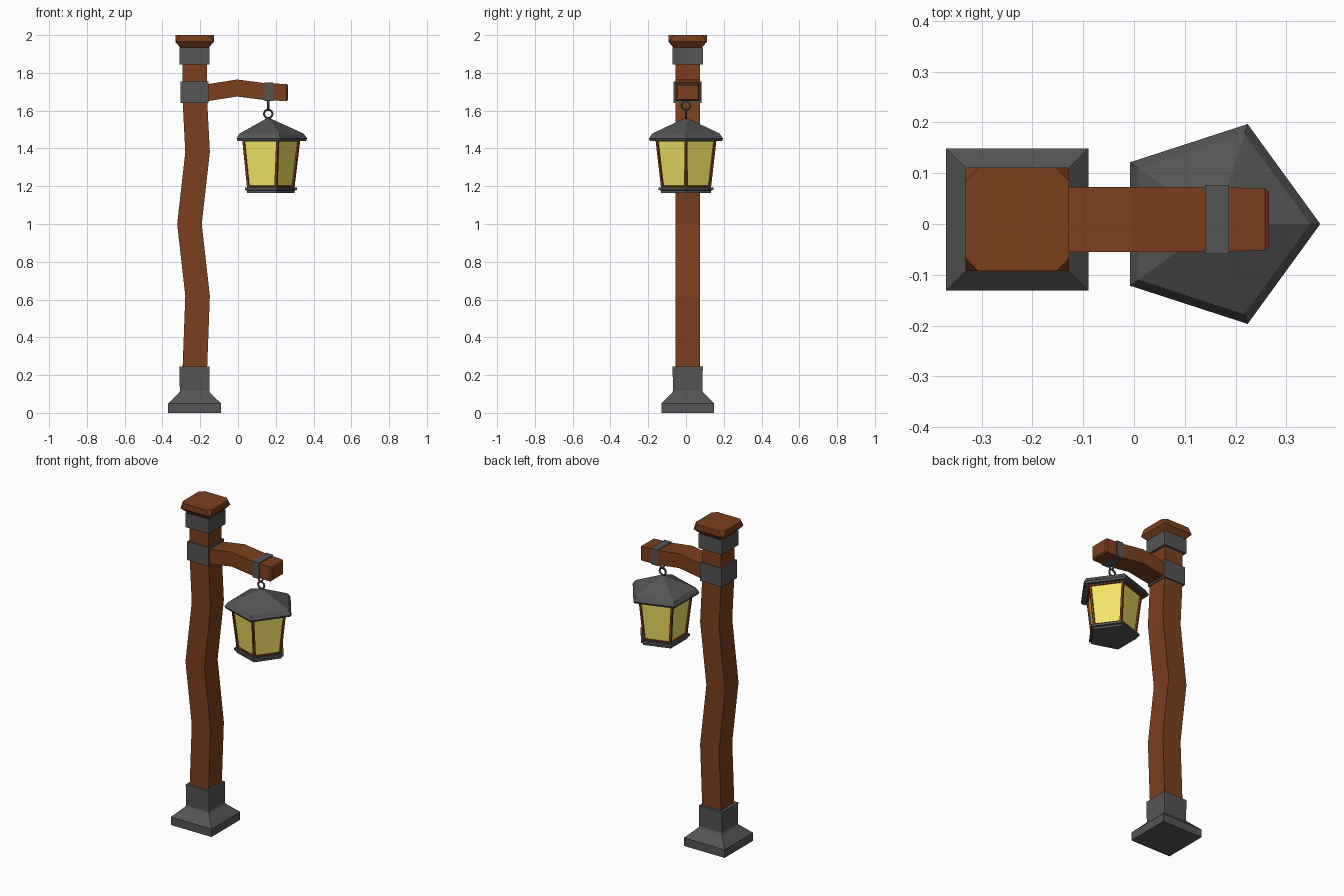
import bpy, bmesh, math
from mathutils import Vector

if "Cube" in bpy.data.objects:
    bpy.data.objects.remove(bpy.data.objects["Cube"])


def material(name, rgb):
    m = bpy.data.materials.new(name)
    m.diffuse_color = (*rgb, 1)
    m.use_nodes = True
    m.node_tree.nodes["Principled BSDF"].inputs["Base Color"].default_value = m.diffuse_color
    return m


WOOD = material("wood", (0.2, 0.05, 0.012))
IRON = material("iron", (0.09, 0.09, 0.09))
GLASS = material("glass", (0.9, 0.78, 0.13))


def loft(name, rings, mat):
    """Skin a stack of equal-length rings and cap both ends."""
    bm = bmesh.new()
    rows = [[bm.verts.new(p) for p in ring] for ring in rings]
    n = len(rows[0])
    for a, b in zip(rows, rows[1:]):
        for i in range(n):
            j = (i + 1) % n
            bm.faces.new((a[i], a[j], b[j], b[i]))
    bm.faces.new(rows[0][::-1])
    bm.faces.new(rows[-1])
    bmesh.ops.remove_doubles(bm, verts=bm.verts, dist=1e-5)
    bmesh.ops.recalc_face_normals(bm, faces=bm.faces)
    me = bpy.data.meshes.new(name)
    bm.to_mesh(me)
    bm.free()
    ob = bpy.data.objects.new(name, me)
    bpy.context.collection.objects.link(ob)
    me.materials.append(mat)
    return ob


CORNERS = ((-1, -1), (1, -1), (1, 1), (-1, 1))
PX, PY = -0.23, 0.009      # post axis
LX = 0.16                  # lantern axis


def square(h, z, x=PX):
    return [(x + h * a, PY + h * b, z) for a, b in CORNERS]


def across(x, z, hy, hz):
    return [(x, PY + hy * a, z + hz * b) for a, b in CORNERS]


def cut_square(h, cut, z):
    pts = []
    for i, (a, b) in enumerate(CORNERS):
        pair = [(PX + a * (h - cut), PY + b * h, z),
                (PX + a * h, PY + b * (h - cut), z)]
        pts += pair if i % 2 else pair[::-1]
    return pts


def pentagon(r, z):
    return [(LX + r * math.cos(math.tau * i / 5), r * math.sin(math.tau * i / 5), z)
            for i in range(5)]


# Post: foot, crooked timber, iron bands, chipped cap
loft("post_foot", [square(h, z) for h, z in
     ((0.14, 0), (0.14, 0.05), (0.084, 0.105), (0.078, 0.115), (0.08, 0.245))], IRON)
loft("post", [square(0.065, z, x) for x, z in
     ((-0.228, 0.2), (-0.228, 0.245), (-0.214, 0.62), (-0.257, 1.0),
      (-0.214, 1.38), (-0.228, 1.65), (-0.23, 1.94))], WOOD)
loft("arm_band", [square(0.074, z) for z in (1.64, 1.755)], IRON)
loft("top_band", [square(0.08, z) for z in (1.845, 1.935)], IRON)
loft("post_cap", [cut_square(0.072, 0.012, 1.93), cut_square(0.102, 0.003, 1.965),
                  cut_square(0.102, 0.026, 2.0)], WOOD)

# Bent arm with its band
loft("arm", [across(x, z, hy, hz) for x, z, hy, hz in
     ((-0.2, 1.69, 0.064, 0.045), (-0.157, 1.696, 0.064, 0.045),
      (-0.005, 1.72, 0.064, 0.045), (0.15, 1.7, 0.064, 0.045),
      (0.258, 1.696, 0.061, 0.045), (0.266, 1.696, 0.054, 0.038))], WOOD)
loft("hook_band", [across(x, 1.7, 0.068, 0.05) for x in (0.14, 0.187)], IRON)

# Two linked rings
for name, z, rot in (("upper_link", 1.628, (0, math.pi / 2, 0)),
                     ("lower_link", 1.583, (math.pi / 2, 0, 0))):
    bpy.ops.mesh.primitive_torus_add(location=(LX, 0, z), rotation=rot,
                                     major_segments=10, minor_segments=5,
                                     major_radius=0.022, minor_radius=0.006)
    link = bpy.context.object
    link.name = name
    link.data.materials.append(IRON)

# Five-sided lantern roof and base
loft("lantern_roof", [pentagon(r, z) for r, z in
     ((0.165, 1.445), (0.2, 1.44), (0.207, 1.452), (0.187, 1.479), (0.004, 1.562))], IRON)
loft("lantern_base", [pentagon(r, z) for r, z in
     ((0.14, 1.165), (0.14, 1.178), (0.153, 1.18), (0.153, 1.194))], IRON)

# Lantern body: tapered wooden frame with recessed panes
body = loft("lantern_body", [pentagon(0.139, 1.19), pentagon(0.17, 1.447)], WOOD)
body.data.materials.append(GLASS)
bm = bmesh.new()
bm.from_mesh(body.data)
panes = [f for f in bm.faces if abs(f.normal.z) < 0.5]
bmesh.ops.inset_individual(bm, faces=panes, thickness=0.016)
for f in panes:
    n = f.normal.copy()
    pane = bmesh.ops.extrude_discrete_faces(bm, faces=[f])["faces"][0]
    pane.material_index = 1
    bmesh.ops.translate(bm, verts=pane.verts, vec=n * -0.01)
bm.to_mesh(body.data)
bm.free()
